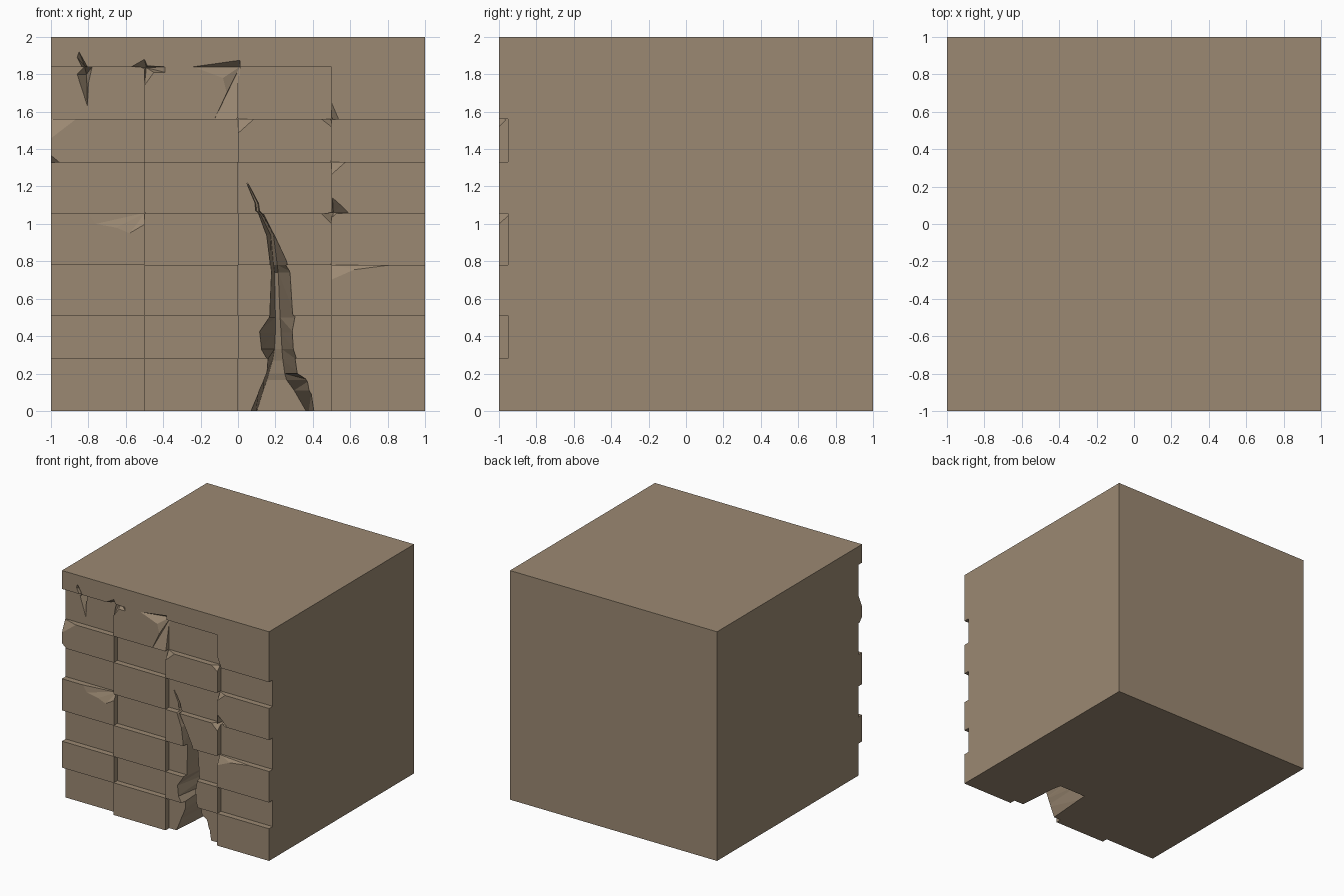
import bpy, bmesh
from mathutils import Vector

if "Cube" in bpy.data.objects:
    bpy.data.objects.remove(bpy.data.objects["Cube"])

mat = bpy.data.materials.new("tan_stone")
mat.diffuse_color = (0.33, 0.25, 0.17, 1)
mat.use_nodes = True
mat.node_tree.nodes["Principled BSDF"].inputs["Base Color"].default_value = mat.diffuse_color


def make_object(bm, name):
    bmesh.ops.recalc_face_normals(bm, faces=bm.faces[:])
    me = bpy.data.meshes.new(name)
    bm.to_mesh(me)
    bm.free()
    me.materials.append(mat)
    ob = bpy.data.objects.new(name, me)
    bpy.context.scene.collection.objects.link(ob)
    return ob


def add_box(bm, lo, hi):
    for v in bmesh.ops.create_cube(bm, size=1)["verts"]:
        v.co = Vector([lo[i] if v.co[i] < 0 else hi[i] for i in range(3)])


def volume(me):
    bm = bmesh.new()
    bm.from_mesh(me)
    vol = bm.calc_volume(signed=True)
    bm.free()
    return vol


# Subtract a cutter, keeping only a result of sensible volume
def cut(target, cutter):
    before = volume(target.data)
    cutter.hide_render = True
    m = target.modifiers.new("cut", "BOOLEAN")
    m.operation, m.object = "DIFFERENCE", cutter
    result = None
    for solver in ("EXACT", "MANIFOLD", "FLOAT"):
        try:
            m.solver = solver
        except TypeError:
            continue
        bpy.context.view_layer.update()
        dg = bpy.context.evaluated_depsgraph_get()
        me = bpy.data.meshes.new_from_object(target.evaluated_get(dg))
        if 0.9 * before < volume(me) < before + 1e-5:
            result = me
            break
    target.modifiers.clear()
    if result:
        target.data = result
    bpy.data.objects.remove(cutter, do_unlink=True)


# Solid stone block
bm = bmesh.new()
add_box(bm, (-1, -1, 0), (1, 1, 2))
wall = make_object(bm, "stone_block")

# Checkerboard of recessed bricks on the front
rows = [0, 0.28, 0.51, 0.78, 1.055, 1.33, 1.56, 1.84]
cols = [-1, -0.5, 0, 0.5, 1]
g = 0.0005
for r in range(7):
    for c in range(4):
        if (r + c) % 2 == 0:
            bm = bmesh.new()
            x0 = cols[c] + (g if c else -0.1)
            x1 = cols[c + 1] + (-g if c < 3 else 0.1)
            z0 = rows[r] + (g if r else -0.1)
            add_box(bm, (x0, -1.1, z0), (x1, -0.95, rows[r + 1] - g))
            cut(wall, make_object(bm, "recess_cutter"))

# Tall crack: height, front left, back left, back right, front right, depth
levels = [
    (-0.02, .055, .095, .375, .415, .48),
    (0.11, .11, .135, .30, .395, .48),
    (0.165, .135, .155, .26, .385, .48),
    (0.20, .15, .165, .25, .33, .47),
    (0.27, .155, .185, .24, .32, .46),
    (0.33, .12, .195, .235, .30, .44),
    (0.42, .11, .20, .23, .295, .42),
    (0.50, .165, .20, .225, .31, .40),
    (0.74, .175, .195, .215, .295, .35),
    (0.78, .17, .19, .21, .27, .30),
    (0.94, .15, .175, .19, .195, .20),
    (1.05, .11, .12, .13, .14, .12),
    (1.07, .085, .10, .11, .125, .10),
    (1.11, .085, .095, .105, .12, .09),
    (1.22, .045, .047, .05, .052, .07),
]
bm = bmesh.new()
rings = [[bm.verts.new(p) for p in ((fl, -1.03, z), (bl, d - 1, z), (br, d - 1, z), (fr, -1.03, z))]
         for z, fl, bl, br, fr, d in levels]
for a, b in zip(rings, rings[1:]):
    for i in range(4):
        j = (i + 1) % 4
        bm.faces.new((a[i], a[j], b[j], b[i]))
bm.faces.new(rings[0])
bm.faces.new(rings[-1])
bmesh.ops.triangulate(bm, faces=bm.faces[:])
cut(wall, make_object(bm, "crack_cutter"))


# Chip: a cone from an outline on the face to a deep point
def chip(face_y, apex, *outline):
    bm = bmesh.new()
    a = Vector(apex)
    s = (a.y - face_y + 0.01) / (a.y - face_y)
    ring = [bm.verts.new(a + (Vector((x, face_y, z)) - a) * s) for x, z in outline]
    tip = bm.verts.new(a)
    base = bm.faces.new(ring)
    for i, v in enumerate(ring):
        bm.faces.new((v, ring[(i + 1) % len(ring)], tip))
    bmesh.ops.triangulate(bm, faces=[base])
    cut(wall, make_object(bm, "chip_cutter"))


# Small cracks under the top band and beside the right column
chip(-.95, (-.81, -.87, 1.80), (-.86, 1.80), (-.82, 1.84), (-.78, 1.84), (-.80, 1.75), (-.805, 1.63))
chip(-1, (-.82, -.93, 1.845), (-.86, 1.89), (-.85, 1.92), (-.80, 1.83), (-.83, 1.83))
chip(-1, (-.49, -.92, 1.835), (-.57, 1.84), (-.50, 1.88), (-.485, 1.845), (-.39, 1.84),
     (-.39, 1.81), (-.45, 1.81), (-.50, 1.74), (-.51, 1.82))
chip(-1, (.51, -.92, 1.06), (.44, 1.06), (.50, 1.065), (.505, 1.14), (.55, 1.10),
     (.59, 1.06), (.55, 1.05), (.50, 1.00))
# Broken brick corners
chip(-1, (.01, -.94, 1.84), (-.24, 1.84), (.01, 1.875), (.01, 1.55), (-.13, 1.55), (-.06, 1.70), (-.08, 1.78))
chip(-1, (.495, -.95, 1.555), (.495, 1.66), (.54, 1.555), (.495, 1.555))
chip(-1, (.505, -.95, 1.565), (.44, 1.565), (.505, 1.565), (.505, 1.515))
chip(-1, (-1.01, -.95, 1.565), (-1.01, 1.45), (-.86, 1.565), (-1.01, 1.565))
chip(-1, (-1.01, -.95, 1.325), (-1.01, 1.375), (-.95, 1.325), (-1.01, 1.325))
chip(-1, (-.005, -.95, 1.565), (-.005, 1.48), (.09, 1.565), (-.005, 1.565))
chip(-1, (.495, -.95, 1.335), (.495, 1.26), (.58, 1.335), (.495, 1.335))
chip(-1, (-.495, -.96, 1.06), (-.80, 1.06), (-.495, 1.06), (-.495, 1.0), (-.58, .95), (-.65, .98), (-.76, 1.0))
chip(-1, (.495, -.96, .785), (.495, .70), (.62, .755), (.85, .785), (.495, .785))
